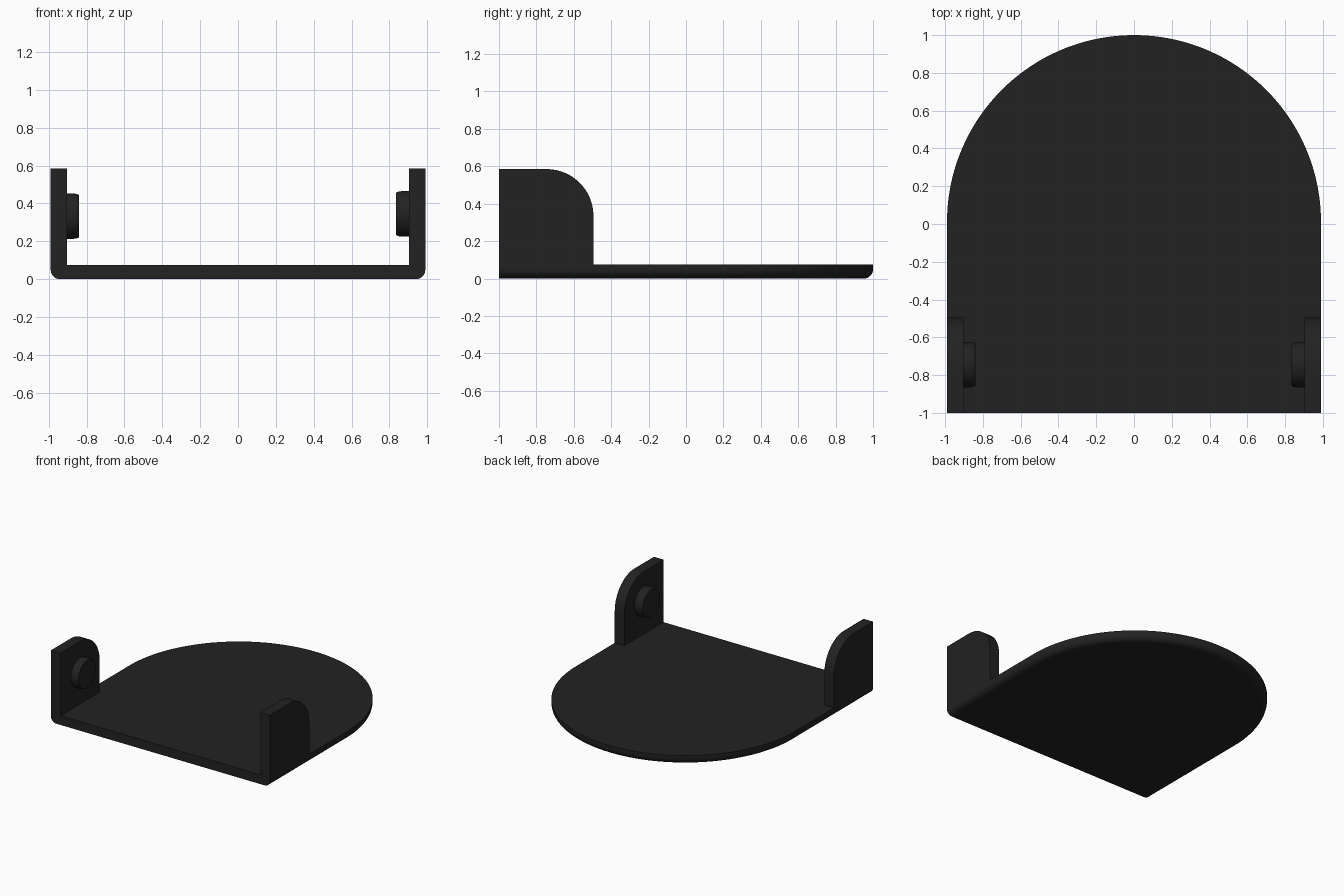
import bpy, bmesh, math
from mathutils import Matrix

if "Cube" in bpy.data.objects:
    bpy.data.objects.remove(bpy.data.objects["Cube"])

HALF_W, FRONT, THICK, ROUND = 0.99, -1.0, 0.075, 0.05

black = bpy.data.materials.new("matte_black")
black.diffuse_color = (0.016, 0.016, 0.016, 1)
black.use_nodes = True
black.node_tree.nodes["Principled BSDF"].inputs["Base Color"].default_value = black.diffuse_color


def finish(name, bm):
    """Turn a bmesh into a shaded, coloured object."""
    bmesh.ops.recalc_face_normals(bm, faces=bm.faces[:])
    mesh = bpy.data.meshes.new(name)
    bm.to_mesh(mesh)
    bm.free()
    mesh.materials.append(black)
    obj = bpy.data.objects.new(name, mesh)
    bpy.context.collection.objects.link(obj)
    bpy.ops.object.select_all(action='DESELECT')
    obj.select_set(True)
    bpy.context.view_layer.objects.active = obj
    bpy.ops.object.shade_smooth_by_angle(angle=math.radians(30))
    return obj


def loft(name, rings):
    """Skin a stack of closed rings and cap both ends."""
    bm = bmesh.new()
    loops = [[bm.verts.new(p) for p in ring] for ring in rings]
    for a, b in zip(loops, loops[1:]):
        for i in range(len(a)):
            j = (i + 1) % len(a)
            bm.faces.new((a[i], a[j], b[j], b[i]))
    bm.faces.new(loops[0])
    bm.faces.new(loops[-1])
    return finish(name, bm)


def plate_ring(inset, z, steps=96):
    """Round-backed outline; the straight front edge is never inset."""
    r = HALF_W - inset
    ring = [(-r, FRONT, z), (r, FRONT, z)]
    for i in range(steps + 1):
        a = math.pi * i / steps
        ring.append((r * math.cos(a), 0.01 + r * math.sin(a), z))
    return ring


# Base plate with a rounded lower rim
rings = []
for i in range(9):
    a = math.pi / 2 * i / 8
    rings.append(plate_ring(ROUND * (1 - math.sin(a)), ROUND * (1 - math.cos(a))))
rings.append(plate_ring(0, THICK))
loft("base_plate", rings)


def ear_ring(x):
    """Side profile of an upright ear with one rounded top corner."""
    back, top, r = -0.495, 0.585, 0.25
    ring = [(x, FRONT, THICK), (x, back, THICK)]
    for i in range(25):
        a = math.pi / 2 * i / 24
        ring.append((x, back - r + r * math.cos(a), top - r + r * math.sin(a)))
    ring.append((x, FRONT, top))
    return ring


def peg_ring(x, r, zc, steps=48):
    return [(x, -0.745 + r * math.cos(2 * math.pi * i / steps),
             zc + r * math.sin(2 * math.pi * i / steps)) for i in range(steps)]


# Upright ears and the round pegs on their inner faces
for side, s, zc, tip in (("left", -1, 0.333, 0.84), ("right", 1, 0.345, 0.835)):
    loft(side + "_ear", [ear_ring(s * 0.903), ear_ring(s * HALF_W)])
    loft(side + "_peg", [peg_ring(s * x, r, zc) for x, r in (
        (0.905, 0.12), (tip + 0.03, 0.12), (tip + 0.015, 0.118),
        (tip + 0.005, 0.115), (tip, 0.111))])
